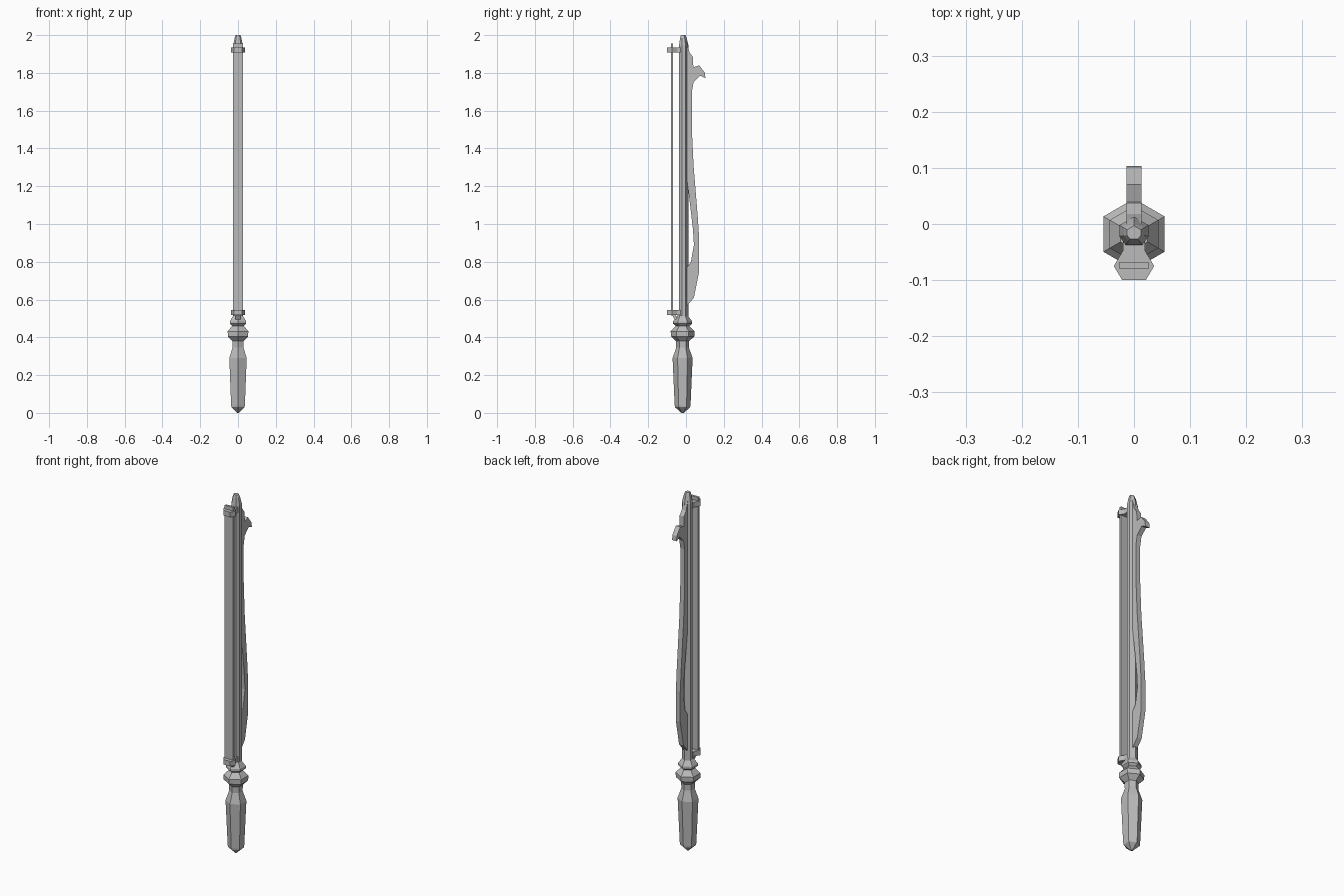
import bpy, bmesh, math

cube = bpy.data.objects.get("Cube")
if cube:
    bpy.data.objects.remove(cube, do_unlink=True)

grey = bpy.data.materials.new("plain_grey")
grey.use_nodes = True
grey.diffuse_color = (0.5, 0.5, 0.5, 1)
grey.node_tree.nodes["Principled BSDF"].inputs["Base Color"].default_value = (0.5, 0.5, 0.5, 1)

AXIS_Y = -0.018  # centre line of grip and shaft


def finish(name, bm):
    bmesh.ops.recalc_face_normals(bm, faces=bm.faces)
    mesh = bpy.data.meshes.new(name)
    bm.to_mesh(mesh)
    bm.free()
    mesh.materials.append(grey)
    obj = bpy.data.objects.new(name, mesh)
    bpy.context.collection.objects.link(obj)
    return obj


def loft(name, section, rings):
    """Stack scaled copies of a flat section; rings are (z, scale)."""
    bm = bmesh.new()
    loops = [[bm.verts.new((x * s, AXIS_Y + y * s, z)) for x, y in section]
             for z, s in rings]
    n = len(section)
    for low, high in zip(loops, loops[1:]):
        for i in range(n):
            j = (i + 1) % n
            bm.faces.new((low[i], low[j], high[j], high[i]))
    bm.faces.new(loops[0])
    bm.faces.new(loops[-1])
    return finish(name, bm)


def prism(name, points, depth):
    """Extrude a polygon of 3D points along a vector."""
    bm = bmesh.new()
    face = bm.faces.new([bm.verts.new(p) for p in points])
    out = bmesh.ops.extrude_face_region(bm, geom=[face])
    verts = [g for g in out["geom"] if isinstance(g, bmesh.types.BMVert)]
    bmesh.ops.translate(bm, verts=verts, vec=depth)
    return finish(name, bm)


def mirrored(half):
    return half + [(-x, y) for x, y in reversed(half) if x > 0]


def side_plate(name, outline, half_width):
    return prism(name, [(-half_width, y, z) for y, z in outline], (2 * half_width, 0, 0))


# Turned six-sided grip with collar
hexagon = [(math.sin(math.pi * i / 3), math.cos(math.pi * i / 3)) for i in range(6)]
loft("grip", hexagon, [
    (0.0, 0.006), (0.03, 0.04), (0.04, 0.042), (0.29, 0.053), (0.345, 0.034),
    (0.38, 0.035), (0.405, 0.062), (0.432, 0.063), (0.46, 0.036),
    (0.472, 0.05), (0.485, 0.05), (0.515, 0.028)])

# Long shaft with a ridged back and tapered tip
shaft_section = mirrored([(0, 0.031), (0.026, 0.016), (0.026, -0.004), (0.015, -0.019)])
loft("shaft", shaft_section, [(0.48, 1), (1.945, 1), (1.985, 0.68), (2.0, 0.48)])

# Flat bar in front, held by two clamps
prism("front_bar", [(-0.026, -0.08, 0.515), (0.026, -0.08, 0.515),
                    (0.026, -0.068, 0.515), (-0.026, -0.068, 0.515)], (0, 0, 1.44))
clamp = [(0.021, -0.1), (0.036, -0.075), (0.02, -0.048), (0.02, -0.03)]
for name, z in (("lower_clamp", 0.517), ("upper_clamp", 1.907)):
    prism(name, [(x, y, z) for x, y in mirrored(clamp)], (0, 0, 0.028))

# Small bracket below the lower clamp
side_plate("lower_bracket", [(-0.075, 0.52), (-0.06, 0.495), (-0.03, 0.49), (-0.03, 0.503),
                             (-0.05, 0.508), (-0.058, 0.52)], 0.013)

# Curved rear blade with a hook and an opening against the shaft
outer = [(0.0, 0.56), (0.042, 0.61), (0.07, 0.75), (0.07, 0.92), (0.062, 1.04),
         (0.04, 1.31), (0.031, 1.5), (0.031, 1.7), (0.04, 1.75), (0.075, 1.785),
         (0.103, 1.772), (0.1, 1.8), (0.07, 1.84), (0.039, 1.83), (0.036, 1.885),
         (0.018, 1.91), (0.01, 1.94), (0.0, 1.97)]
opening = [(-0.01, 1.95), (-0.01, 1.25), (0.005, 1.235), (0.022, 1.1), (0.037, 0.97),
           (0.042, 0.89), (0.026, 0.8), (0.005, 0.77), (-0.01, 0.765), (-0.01, 0.56)]
side_plate("rear_blade", outer + opening, 0.0135)
